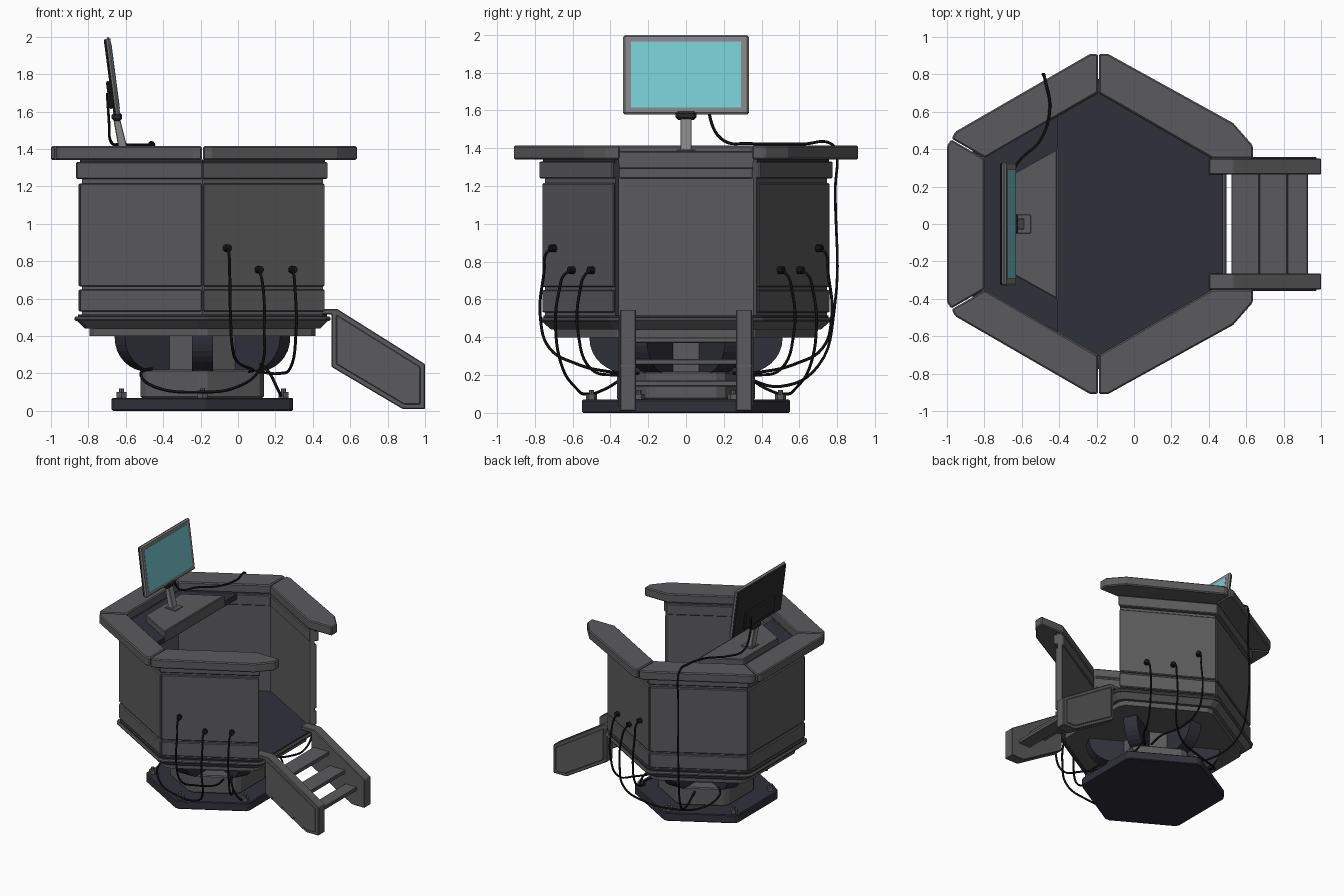
import bpy, bmesh, math
from mathutils import Matrix, Vector

if "Cube" in bpy.data.objects:
    bpy.data.objects.remove(bpy.data.objects["Cube"])

CX = -0.19                      # centre of the hexagonal booth
T30 = math.tan(math.pi / 6)


def material(name, rgb):
    m = bpy.data.materials.new(name)
    m.diffuse_color = (*rgb, 1)
    m.use_nodes = True
    m.node_tree.nodes["Principled BSDF"].inputs["Base Color"].default_value = m.diffuse_color
    return m


GREY = material("panel grey", (0.105, 0.105, 0.11))
DARK = material("dark blue grey", (0.03, 0.03, 0.043))
LIGHT = material("light grey", (0.24, 0.24, 0.245))
BLACK = material("cable black", (0.01, 0.01, 0.011))
BACK = material("charcoal", (0.022, 0.022, 0.025))
SCREEN = material("screen teal", (0.19, 0.62, 0.67))


def finish(name, bm, mat, bevel=0):
    bmesh.ops.recalc_face_normals(bm, faces=bm.faces)
    me = bpy.data.meshes.new(name)
    bm.to_mesh(me)
    bm.free()
    me.materials.append(mat)
    ob = bpy.data.objects.new(name, me)
    bpy.context.collection.objects.link(ob)
    if bevel:
        mod = ob.modifiers.new("bevel", "BEVEL")
        mod.width, mod.segments = bevel, 1
        mod.limit_method = "ANGLE"
    return ob


def extrude(name, polys, a, b, mat, axis="z", bevel=0, mats=None):
    """Extrude flat outlines from a to b along z (xy outlines) or y (xz outlines)."""
    bm = bmesh.new()
    for p in polys:
        for mx in (mats or [Matrix()]):
            rings = [[bm.verts.new(mx @ (Vector((u, v, h)) if axis == "z" else Vector((u, h, v))))
                      for u, v in p] for h in (a, b)]
            bm.faces.new(rings[0][::-1])
            bm.faces.new(rings[1])
            for i in range(len(p)):
                j = (i + 1) % len(p)
                bm.faces.new((rings[0][i], rings[0][j], rings[1][j], rings[1][i]))
    return finish(name, bm, mat, bevel)


def box(name, lo, hi, mat, bevel=0, mx=None):
    poly = [(lo[0], lo[1]), (hi[0], lo[1]), (hi[0], hi[1]), (lo[0], hi[1])]
    return extrude(name, [poly], lo[2], hi[2], mat, bevel=bevel, mats=[mx or Matrix()])


def place(k, t, r):
    """Point at distance r outward and t along side k of the hexagon."""
    a = math.radians(60 * k)
    return (CX + r * math.cos(a) - t * math.sin(a), r * math.sin(a) + t * math.cos(a))


def side(k, r0, r1, gap=0.0):
    h0, h1 = r0 * T30 - gap, r1 * T30 - gap
    return [place(k, *p) for p in ((-h0, r0), (h0, r0), (h1, r1), (-h1, r1))]


def hexagon(r, cut=0.03):
    h = r * T30 - cut
    return [place(k, t, r) for k in range(6) for t in (-h, h)]


def frustum(name, r0, r1, z0, z1, mat):
    bm = bmesh.new()
    rings = [[bm.verts.new((*p, z)) for p in hexagon(r)] for r, z in ((r0, z0), (r1, z1))]
    bm.faces.new(rings[0])
    bm.faces.new(rings[1])
    for i in range(12):
        j = (i + 1) % 12
        bm.faces.new((rings[0][i], rings[0][j], rings[1][j], rings[1][i]))
    return finish(name, bm, mat)


def cylinders(name, spots, radius, depth, mat, sides):
    """spots: list of (centre, direction)."""
    bm = bmesh.new()
    for c, d in spots:
        mx = Matrix.Translation(c) @ Vector(d).to_track_quat("Z", "Y").to_matrix().to_4x4()
        bmesh.ops.create_cone(bm, cap_ends=True, segments=sides, radius1=radius,
                              radius2=radius, depth=depth, matrix=mx)
    return finish(name, bm, mat)


def cable(name, pts):
    cu = bpy.data.curves.new(name, "CURVE")
    cu.dimensions = "3D"
    cu.bevel_depth, cu.bevel_resolution, cu.resolution_u = 0.008, 1, 6
    cu.use_fill_caps = True
    sp = cu.splines.new("BEZIER")
    sp.bezier_points.add(len(pts) - 1)
    for bp, p in zip(sp.bezier_points, pts):
        bp.co = p
        bp.handle_left_type = bp.handle_right_type = "AUTO"
    cu.materials.append(BLACK)
    ob = bpy.data.objects.new(name, cu)
    bpy.context.collection.objects.link(ob)
    bpy.ops.object.select_all(action="DESELECT")
    ob.select_set(True)
    bpy.context.view_layer.objects.active = ob
    bpy.ops.object.convert(target="MESH")
    bpy.ops.object.shade_smooth_by_angle()


# Base plate, pedestal, column
extrude("base_plate", [hexagon(0.485, 0.02)], 0, 0.07, DARK, bevel=0.006)
extrude("pedestal", [hexagon(0.33)], 0.07, 0.22, GREY, bevel=0.008)
extrude("column", [hexagon(0.23, 0.01)], 0.22, 0.41, GREY)

# Concave gussets and bolts at the six corners
arc = [(0.51 - 0.2 * math.sin(a), 0.20 + 0.2 * math.cos(a) - 0.0)
       for a in [math.pi / 2 * i / 8 for i in range(9)]]
arc = [(0.51 - 0.2 * (1 - math.cos(a)), 0.39 - 0.18 * math.sin(a))
       for a in [math.pi / 2 * i / 8 for i in range(9)]]
spins = [Matrix.Translation((CX, 0, 0)) @ Matrix.Rotation(math.radians(30 + 60 * i), 4, "Z")
         for i in range(6)]
extrude("gussets", [[(0.2, 0.2), (0.2, 0.41), (0.51, 0.41)] + arc], -0.055, 0.055, DARK,
        axis="y", mats=spins)
cylinders("bolt_heads", [(m @ Vector((0.5, 0, 0.085)), (0, 0, 1)) for m in spins], 0.03, 0.03, GREY, 6)
cylinders("bolt_studs", [(m @ Vector((0.5, 0, 0.095)), (0, 0, 1)) for m in spins], 0.014, 0.05, GREY, 8)

# Platform under the booth
extrude("platform_bottom", [hexagon(0.605)], 0.40, 0.44, GREY)
frustum("platform_taper", 0.63, 0.67, 0.44, 0.48, GREY)
extrude("platform_lip", [hexagon(0.685)], 0.48, 0.505, GREY, bevel=0.008)
extrude("floor", [hexagon(0.665)], 0.50, 0.515, DARK)

# Walls on five sides, with outer panels
K = range(1, 6)
extrude("wall_shell", [side(k, 0.615, 0.645) for k in K], 0.51, 1.34, GREY)
extrude("upper_panels", [side(k, 0.64, 0.662, 0.004) for k in K], 0.665, 1.215, GREY, bevel=0.006)
extrude("lower_panels", [side(k, 0.64, 0.662, 0.004) for k in K], 0.53, 0.65, GREY, bevel=0.006)
extrude("upper_band", [side(k, 0.605, 0.675, 0.001) for k in K], 1.24, 1.33, GREY, bevel=0.006)
extrude("rim_shadow_strip", [side(k, 0.62, 0.655) for k in K], 1.32, 1.345, DARK)

# Countertop rim: three back pieces and two shaped end pieces
g = 0.003
back = [[place(k, t, r) for t, r in ((-0.352 + g, 0.61), (0.352 - g, 0.61), (0.455 - g, 0.788),
                                     (0.4175, 0.81), (-0.4175, 0.81), (-0.455 + g, 0.788))]
        for k in (2, 3, 4)]
ends = [[(x, s * y) for x, y in ((CX + g, 0.70), (CX + g, 0.91), (-0.14, 0.91), (0.53, 0.54),
                                 (0.635, 0.42), (0.635, 0.35), (0.42, 0.35))] for s in (1, -1)]
extrude("countertop", back + ends, 1.34, 1.415, GREY, bevel=0.008)

# Desk recess and raised desk plate
extrude("desk_tray", [[(-0.81, -0.355), (-0.41, -0.575), (-0.41, 0.575), (-0.81, 0.355)]],
        1.29, 1.335, DARK)
extrude("desk_plate", [[(-0.70, -0.24), (-0.412, -0.40), (-0.412, 0.40), (-0.70, 0.24)]],
        1.33, 1.385, GREY, bevel=0.005)
box("desk_front", (-0.415, -0.40, 1.30), (-0.405, 0.40, 1.38), GREY)

# Monitor, tilted back
tilt = Matrix.Translation((-0.672, 0, 1.787)) @ Matrix.Rotation(-0.13, 4, "Y")
box("monitor_frame", (-0.008, -0.332, -0.212), (0.016, 0.332, 0.212), LIGHT, 0.01, tilt)
box("monitor_back", (-0.02, -0.325, -0.205), (-0.006, 0.325, 0.205), BACK, 0.008, tilt)
box("monitor_rear_bump", (-0.038, -0.2, -0.17), (-0.018, 0.2, -0.02), BACK, 0.008, tilt)
box("monitor_screen", (0.012, -0.292, -0.175), (0.0185, 0.292, 0.175), SCREEN, 0, tilt)
extrude("monitor_neck", [[(-0.635, 1.38), (-0.585, 1.38), (-0.635, 1.58), (-0.67, 1.58)]],
        -0.03, 0.03, LIGHT, axis="y", bevel=0.004)
box("monitor_joint", (-0.675, -0.055, 1.55), (-0.62, 0.055, 1.595), BACK, 0.012)
box("monitor_foot", (-0.65, -0.05, 1.38), (-0.55, 0.05, 1.392), GREY, 0.003)

# Stairs: two cheeks with inset outer panels and three treads
outline = [(0.40, 0.545), (0.53, 0.545), (1.0, 0.25), (1.0, 0.01), (0.88, 0.01), (0.50, 0.235),
           (0.50, 0.515), (0.40, 0.515)]
trim = [(0.525, 0.515), (0.975, 0.235), (0.975, 0.035), (0.887, 0.035), (0.525, 0.25)]
for s, n in ((1, "left"), (-1, "right")):
    extrude("stair_cheek_" + n, [outline], s * 0.265, s * 0.35, GREY, axis="y", bevel=0.005)
    extrude("stair_cheek_panel_" + n, [trim], s * 0.348, s * 0.358, GREY, axis="y", bevel=0.004)
for i, (x0, x1) in enumerate(((0.52, 0.67), (0.67, 0.82), (0.82, 0.93))):
    z = 0.40 - 0.115 * i
    box("stair_tread_%d" % (i + 1), (x0, -0.27, z - 0.03), (x1, 0.27, z), GREY, 0.004)

# Sockets and cables on both slanted side faces
for s, n in ((1, "left"), (-1, "right")):
    d = (0.5, s * 0.866, 0)
    cylinders("cable_sockets_" + n, [(Vector((x, s * y, z)), d) for x, y, z in
                                     ((-0.06, 0.70, 0.87), (0.11, 0.60, 0.755), (0.29, 0.497, 0.755))],
              0.02, 0.045, BLACK, 10)
    runs = [
        [(-0.06, 0.69, 0.87), (-0.05, 0.735, 0.85), (-0.045, 0.75, 0.75), (-0.04, 0.77, 0.5),
         (-0.03, 0.72, 0.34), (0.0, 0.58, 0.26), (0.08, 0.42, 0.22), (0.06, 0.28, 0.21)],
        [(0.11, 0.59, 0.755), (0.12, 0.64, 0.735), (0.135, 0.67, 0.65), (0.14, 0.69, 0.45),
         (0.12, 0.65, 0.23), (0.0, 0.58, 0.13), (-0.2, 0.53, 0.10), (-0.45, 0.42, 0.13),
         (-0.52, 0.30, 0.20), (-0.45, 0.2, 0.23)],
        [(0.29, 0.49, 0.755), (0.297, 0.53, 0.735), (0.305, 0.56, 0.65), (0.31, 0.57, 0.42),
         (0.28, 0.50, 0.23), (0.22, 0.38, 0.2), (0.10, 0.25, 0.21)],
        [(0.12, 0.26, 0.25), (0.17, 0.32, 0.2), (0.21, 0.31, 0.12), (0.23, 0.28, 0.08)]]
    for i, pts in enumerate(runs):
        cable("cable_%s_%d" % (n, i + 1), [(x, s * y, z) for x, y, z in pts])

# Monitor cable over the countertop and down the back
cable("monitor_cable", [(-0.70, 0.13, 1.70), (-0.69, 0.13, 1.55), (-0.68, 0.2, 1.44),
                        (-0.62, 0.33, 1.425), (-0.5, 0.45, 1.422), (-0.45, 0.62, 1.422),
                        (-0.475, 0.77, 1.422), (-0.48, 0.795, 1.37), (-0.48, 0.79, 1.2),
                        (-0.48, 0.785, 0.55), (-0.44, 0.7, 0.25), (-0.35, 0.5, 0.14),
                        (-0.3, 0.3, 0.19)])
